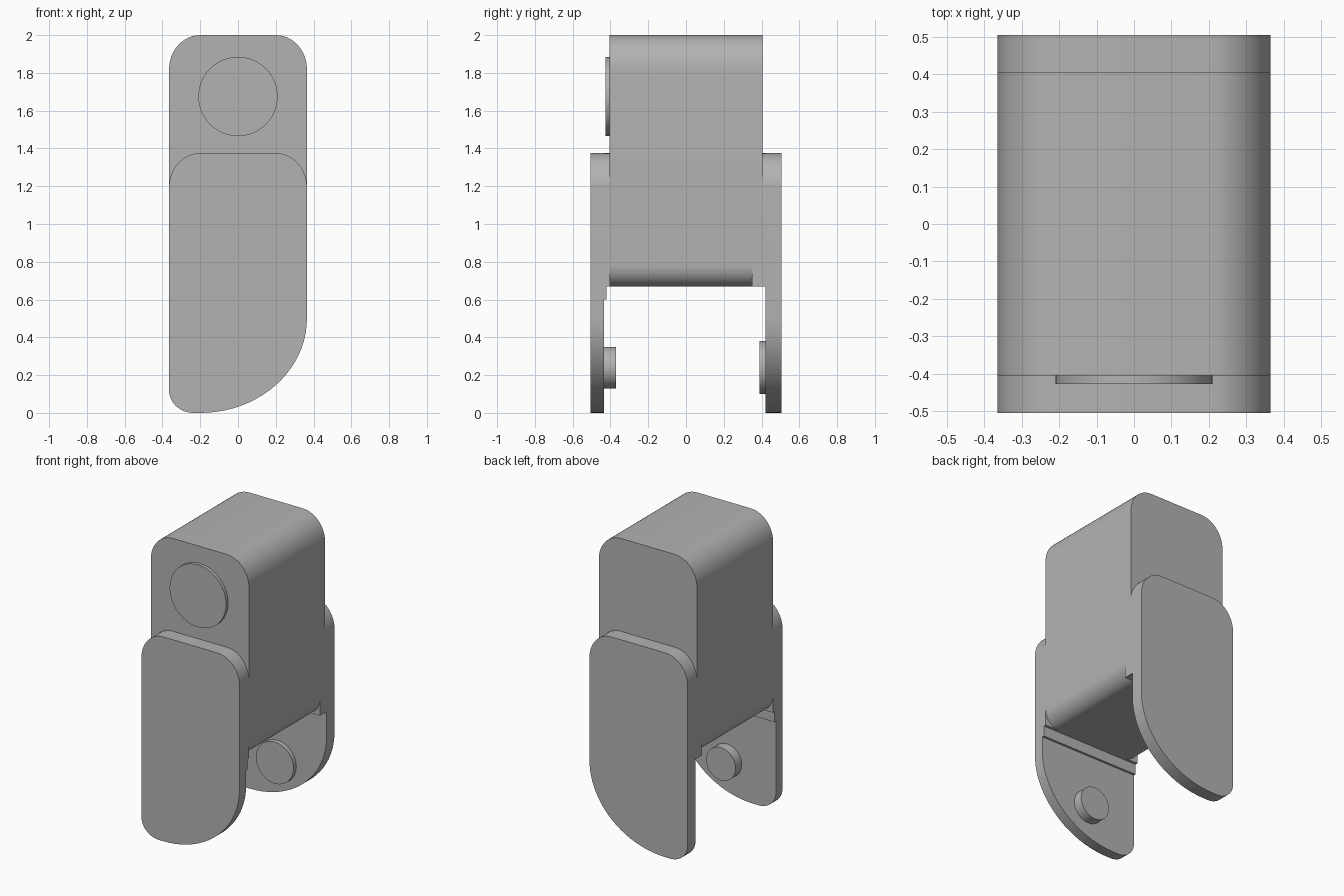
import bpy, bmesh, math

old = bpy.data.objects.get("Cube")
if old:
    bpy.data.objects.remove(old, do_unlink=True)

grey = bpy.data.materials.new("plain grey")
grey.use_nodes = True
colour = (0.45, 0.45, 0.45, 1)
grey.diffuse_color = colour
grey.node_tree.nodes["Principled BSDF"].inputs["Base Color"].default_value = colour

HALF = 0.365           # half width shared by the body and the plates
ROUND = (0.165, 0.18)  # elliptical corner of the body and plate tops
SQUARE = (0, 0)


def outline(z0, z1, top, low_left, low_right, half=HALF, steps=12):
    """Rectangle in x and z with an elliptical radius pair at each corner."""
    corners = [(1, z1, -1, top, 0), (-1, z1, -1, top, 90),
               (-1, z0, 1, low_left, 180), (1, z0, 1, low_right, 270)]
    points = []
    for side, z, inward, (rx, rz), start in corners:
        cx, cz = side * (half - rx), z + inward * rz
        count = steps if rx else 0
        for i in range(count + 1):
            a = math.radians(start + 90 * i / max(count, 1))
            points.append((cx + rx * math.cos(a), cz + rz * math.sin(a)))
    return points


def extrude(name, points, y0, y1):
    """Solid made by sweeping an x-z outline along y."""
    bm = bmesh.new()
    front = [bm.verts.new((x, y0, z)) for x, z in points]
    back = [bm.verts.new((x, y1, z)) for x, z in points]
    bm.faces.new(front)
    bm.faces.new(back[::-1])
    for i in range(len(points)):
        j = (i + 1) % len(points)
        bm.faces.new((front[i], back[i], back[j], front[j]))
    bmesh.ops.recalc_face_normals(bm, faces=bm.faces)
    mesh = bpy.data.meshes.new(name)
    bm.to_mesh(mesh)
    bm.free()
    mesh.materials.append(grey)
    obj = bpy.data.objects.new(name, mesh)
    bpy.context.collection.objects.link(obj)
    bpy.ops.object.select_all(action='DESELECT')
    obj.select_set(True)
    bpy.context.view_layer.objects.active = obj
    bpy.ops.object.shade_smooth_by_angle(angle=math.radians(30))
    return obj


def disc(name, z, radius, y0, y1, sides=48):
    turn = [math.tau * i / sides for i in range(sides)]
    extrude(name, [(radius * math.cos(a), z + radius * math.sin(a)) for a in turn], y0, y1)


# Main block
low = (0.1, 0.11)
extrude("body", outline(0.67, 2.0, ROUND, low, low), -0.405, 0.405)

# Side plates, with one broad and one tight lower corner
plate = outline(0, 1.375, ROUND, (0.13, 0.12), (0.565, 0.5), steps=20)
extrude("front_plate", plate, -0.505, -0.435)
extrude("back_plate", plate, 0.42, 0.505)

# Pads joining the plates to the body
pad = outline(0.67, 1.375, ROUND, SQUARE, SQUARE)
extrude("front_pad", pad, -0.436, -0.403)
extrude("back_pad", pad, 0.35, 0.421)
extrude("front_ledge", outline(0.6, 0.68, SQUARE, SQUARE, SQUARE), -0.436, -0.42)

# Round button and the two inner pegs
disc("front_button", 1.675, 0.21, -0.427, -0.4)
disc("front_peg", 0.24, 0.11, -0.44, -0.37)
disc("back_peg", 0.24, 0.14, 0.39, 0.425)
